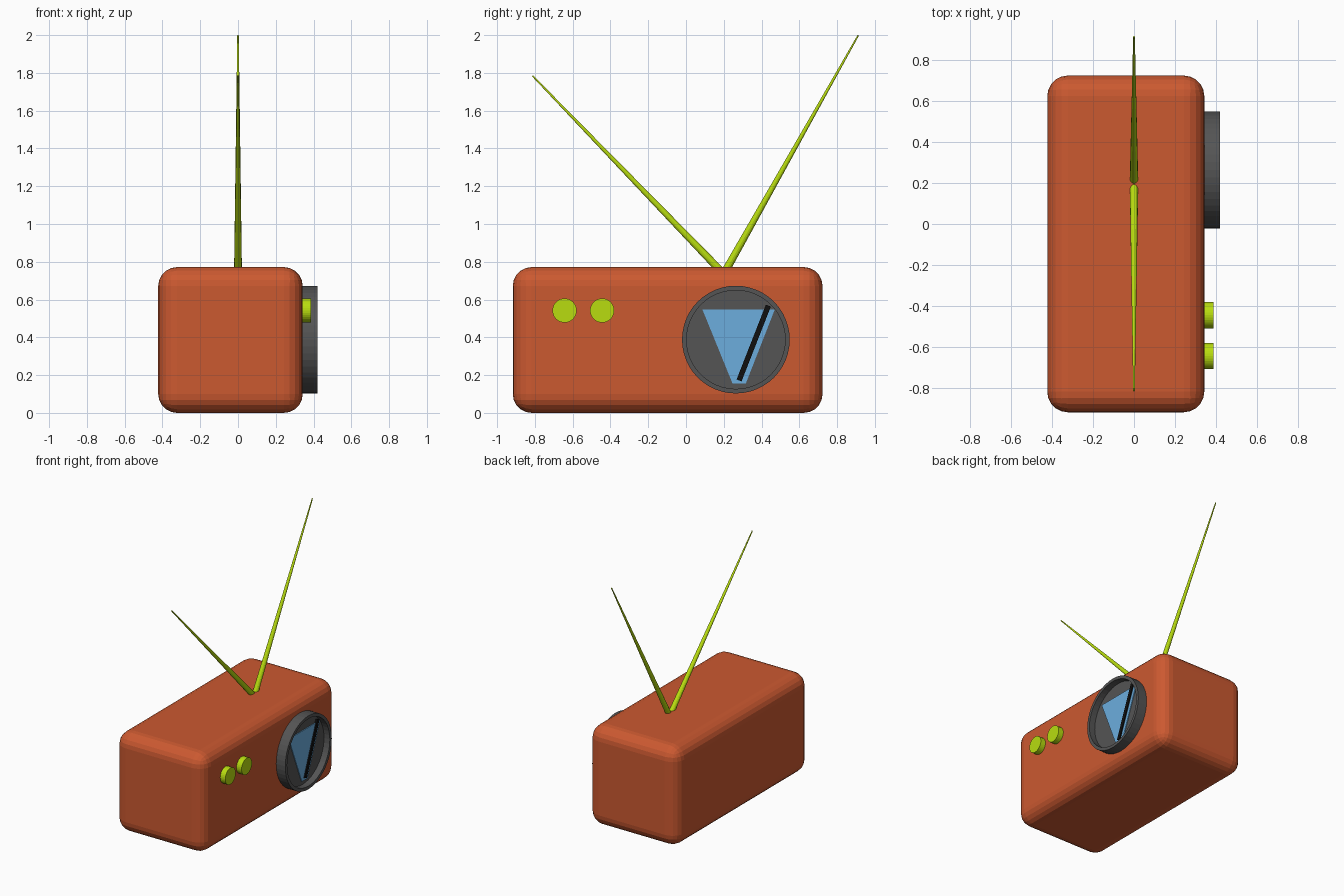
import bpy, bmesh, math
from mathutils import Vector, Matrix

if "Cube" in bpy.data.objects:
    bpy.data.objects.remove(bpy.data.objects["Cube"])


def material(name, r, g, b):
    m = bpy.data.materials.new(name)
    m.diffuse_color = (r, g, b, 1)
    m.use_nodes = True
    m.node_tree.nodes["Principled BSDF"].inputs["Base Color"].default_value = m.diffuse_color
    return m


ORANGE = material("orange", 0.60, 0.10, 0.03)
LIME = material("lime", 0.48, 0.72, 0.005)
CHARCOAL = material("charcoal", 0.09, 0.09, 0.09)
BLUE = material("blue", 0.15, 0.42, 0.73)
BLACK = material("black", 0.005, 0.005, 0.005)


def finish(name, bm, mat):
    bmesh.ops.recalc_face_normals(bm, faces=bm.faces)
    me = bpy.data.meshes.new(name)
    bm.to_mesh(me)
    bm.free()
    me.materials.append(mat)
    ob = bpy.data.objects.new(name, me)
    bpy.context.collection.objects.link(ob)
    return ob


def rod(name, a, b, r1, r2, sides, mat):
    """Tapered cylinder from point a to point b."""
    a, b = Vector(a), Vector(b)
    d = b - a
    bm = bmesh.new()
    bmesh.ops.create_cone(
        bm, cap_ends=True, segments=sides, radius1=r1, radius2=r2, depth=d.length,
        matrix=Matrix.Translation((a + b) / 2) @ d.to_track_quat('Z', 'Y').to_matrix().to_4x4())
    return finish(name, bm, mat)


def plate(name, outline, x0, x1, mat):
    """Flat (y, z) outline extruded along x."""
    bm = bmesh.new()
    face = bm.faces.new([bm.verts.new((x0, y, z)) for y, z in outline])
    ext = bmesh.ops.extrude_face_region(bm, geom=[face])["geom"]
    bmesh.ops.translate(bm, vec=(x1 - x0, 0, 0),
                        verts=[v for v in ext if isinstance(v, bmesh.types.BMVert)])
    return finish(name, bm, mat)


# Rounded body
bm = bmesh.new()
bmesh.ops.create_cube(bm, size=1, matrix=Matrix.Translation((-0.04, -0.097, 0.386))
                      @ Matrix.Diagonal((0.765, 1.64, 0.772, 1)))
body = finish("body", bm, ORANGE)
bev = body.modifiers.new("rounding", 'BEVEL')
bev.width = 0.1
bev.segments = 5

# Dial housing: cylinder with a recessed face
DY, DZ = 0.264, 0.388
dial = rod("dial_housing", (0.30, DY, DZ), (0.42, DY, DZ), 0.285, 0.285, 48, CHARCOAL)
bm = bmesh.new()
bm.from_mesh(dial.data)
front = [max(bm.faces, key=lambda f: f.calc_center_median().x)]
bmesh.ops.inset_region(bm, faces=front, thickness=0.024)
ext = bmesh.ops.extrude_face_region(bm, geom=front)["geom"]
bmesh.ops.translate(bm, vec=(-0.05, 0, 0),
                    verts=[v for v in ext if isinstance(v, bmesh.types.BMVert)])
bmesh.ops.delete(bm, geom=[f for f in front if f.is_valid], context='FACES_ONLY')
bm.to_mesh(dial.data)
bm.free()

# Dial window and slanted needle
plate("dial_window", [(0.087, 0.547), (0.470, 0.547), (0.317, 0.156), (0.246, 0.156)],
      0.36, 0.376, BLUE)
p, q = Vector((0.281, 0.172)), Vector((0.436, 0.568))
n = Vector((-(q - p).y, (q - p).x)).normalized() * 0.014
plate("dial_needle", [p + n, p - n, q - n, q + n], 0.365, 0.385, BLACK)

# Two push buttons
for i, y in enumerate((-0.643, -0.444)):
    rod(f"button_{i + 1}", (0.32, y, 0.542), (0.386, y, 0.542), 0.064, 0.064, 32, LIME)

# Pair of tapered aerials
for name, tip in (("aerial_front", (0, -0.813, 1.785)), ("aerial_back", (0, 0.912, 1.999))):
    rod(name, (0, 0.2, 0.735), tip, 0.021, 0.004, 12, LIME)
